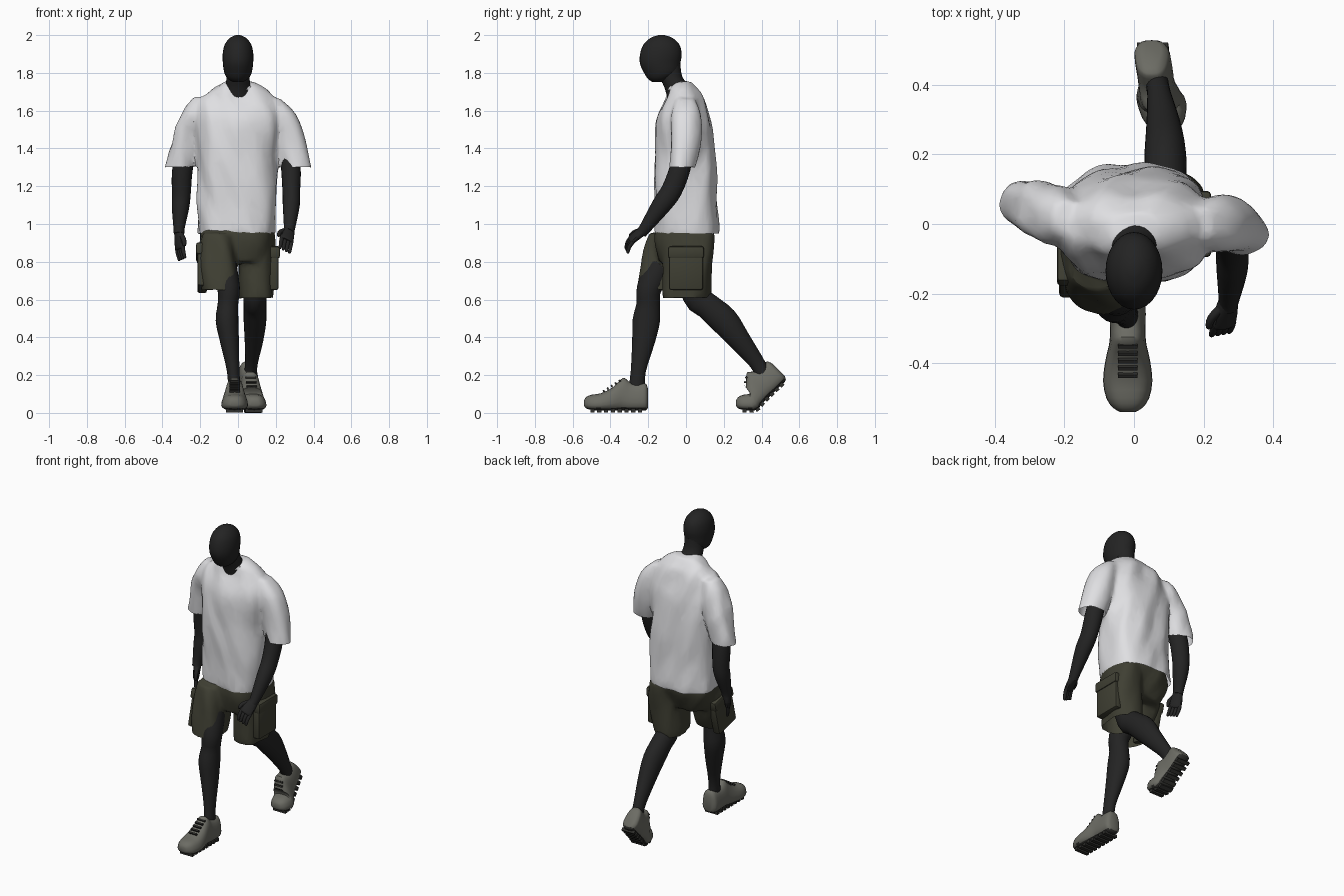
import bpy, bmesh, math
from mathutils import Vector, Matrix, noise

if "Cube" in bpy.data.objects:
    bpy.data.objects.remove(bpy.data.objects["Cube"])


def material(name, rgb):
    m = bpy.data.materials.new(name)
    m.diffuse_color = (*rgb, 1)
    m.use_nodes = True
    m.node_tree.nodes["Principled BSDF"].inputs["Base Color"].default_value = m.diffuse_color
    return m


SKIN = material("black skin", (0.017, 0.017, 0.017))
WHITE = material("white cotton", (0.74, 0.74, 0.76))
OLIVE = material("olive cloth", (0.05, 0.05, 0.033))
GREY = material("grey suede", (0.15, 0.15, 0.128))
DARK = material("dark rubber", (0.028, 0.028, 0.025))


def finish(ob, angle=40):
    bpy.ops.object.select_all(action='DESELECT')
    ob.select_set(True)
    bpy.context.view_layer.objects.active = ob
    bpy.ops.object.shade_smooth_by_angle(angle=math.radians(angle))


def make(name, bm, mats, angle=40):
    bmesh.ops.recalc_face_normals(bm, faces=bm.faces)
    me = bpy.data.meshes.new(name)
    bm.to_mesh(me)
    bm.free()
    for m in mats:
        me.materials.append(m)
    ob = bpy.data.objects.new(name, me)
    bpy.context.collection.objects.link(ob)
    finish(ob, angle)
    return ob


def smooth_rings(rings, steps):
    """Catmull-Rom interpolation of (x, y, z, rx, ry) rings."""
    p = [Vector(r) for r in rings]
    p = [p[0]] + p + [p[-1]]
    out = []
    for i in range(1, len(p) - 2):
        a, b, c, d = p[i - 1:i + 3]
        for k in range(steps):
            t = k / steps
            out.append(0.5 * (2 * b + (c - a) * t + (2 * a - 5 * b + 4 * c - d) * t * t
                              + (3 * b - a - 3 * c + d) * t ** 3))
    return out + [p[-1]]


def loft(name, rings, mat, n=20, power=2, along=None, steps=3):
    """Skin rings; horizontal, or square to the path with rx towards 'along'."""
    rs = smooth_rings(rings, steps)
    bm = bmesh.new()
    loops = []
    for i, r in enumerate(rs):
        u, v = Vector((1, 0, 0)), Vector((0, 1, 0))
        if along is not None:
            t = (rs[min(i + 1, len(rs) - 1)] - rs[max(i - 1, 0)]).to_3d().normalized()
            u = (along - t * along.dot(t)).normalized()
            v = t.cross(u)
        ring = []
        for k in range(n):
            c, s = math.cos(2 * math.pi * k / n), math.sin(2 * math.pi * k / n)
            cx = math.copysign(abs(c) ** (2 / power), c) * max(r[3], 0.002)
            cy = math.copysign(abs(s) ** (2 / power), s) * max(r[4], 0.002)
            ring.append(bm.verts.new(r.to_3d() + u * cx + v * cy))
        loops.append(ring)
    for a, b in zip(loops, loops[1:]):
        for k in range(n):
            bm.faces.new((a[k], a[(k + 1) % n], b[(k + 1) % n], b[k]))
    bm.faces.new(loops[0])
    bm.faces.new(loops[-1])
    return make(name, bm, [mat])


def bake(ob):
    bpy.context.view_layer.update()
    dg = bpy.context.evaluated_depsgraph_get()
    me = bpy.data.meshes.new_from_object(ob.evaluated_get(dg))
    ob.modifiers.clear()
    ob.data = me


def cloth(name, parts, mat, is_hem, fold, ratio):
    """Fuse parts into one garment, open its hems, add folds and facets."""
    bm = bmesh.new()
    for p in parts:
        bm.from_mesh(p.data)
        bpy.data.objects.remove(p)
    ob = make(name, bm, [mat])
    rm = ob.modifiers.new("fuse", 'REMESH')
    rm.mode, rm.voxel_size = 'VOXEL', 0.011
    bake(ob)
    bm = bmesh.new()
    bm.from_mesh(ob.data)
    bm.normal_update()
    hems = [f for f in bm.faces if f.normal.z < -0.7 and is_hem(f.calc_center_median())]
    bmesh.ops.delete(bm, geom=hems, context='FACES')
    for _ in range(5):
        bmesh.ops.smooth_vert(bm, verts=bm.verts, factor=0.5,
                              use_axis_x=True, use_axis_y=True, use_axis_z=True)
    bm.normal_update()
    for v in bm.verts:
        q = Vector((v.co.x * 11 + v.co.z * 3, v.co.y * 11, v.co.z * 4))
        v.co += v.normal * fold * noise.noise(q)
    bm.to_mesh(ob.data)
    bm.free()
    ob.modifiers.new("facets", 'DECIMATE').ratio = ratio
    bake(ob)
    ob.data.materials.clear()
    ob.data.materials.append(mat)
    finish(ob, 22)


X = Vector((1, 0, 0))

# Head and neck
loft("head", [(0, -.13, 2.0, .012, .015), (0, -.13, 1.985, .043, .058), (0, -.13, 1.95, .07, .095),
              (0, -.133, 1.9, .081, .11), (0, -.137, 1.85, .08, .107), (0, -.13, 1.8, .072, .092),
              (0, -.14, 1.77, .055, .063), (0, -.148, 1.753, .03, .032)], SKIN, 28)
loft("neck", [(0, -.09, 1.85, .056, .06), (0, -.08, 1.78, .06, .06), (0, -.045, 1.72, .068, .068),
              (0, -.02, 1.65, .082, .075)], SKIN, 24)

# Shirt: torso and two sleeves
torso = loft("torso", [(-.005, .006, .945, .209, .17), (-.003, .004, 1.02, .211, .17),
                       (-.002, -.004, 1.3, .211, .162), (0, -.012, 1.5, .222, .15),
                       (0, -.013, 1.6, .225, .125), (0, -.008, 1.68, .185, .096),
                       (0, -.02, 1.73, .115, .07), (0, -.01, 1.757, .075, .045)], WHITE, 32, 2.4)
sleeves = [loft("sleeve", [(s * .18, y0, 1.67, .045, .05), (s * .232, y0, 1.58, .076, .08),
                           (s * .268, y1, 1.45, .084, .08), (s * .308, y2, 1.295, .08, .067)],
                WHITE, 24, 2.2)
           for s, y0, y1, y2 in ((-1, .02, .045, .055), (1, .0, -.005, -.025))]
cloth("shirt", [torso] + sleeves, WHITE,
      lambda c: c.z < 1 or (abs(c.x) > .225 and c.z < 1.34), .016, .13)
loft("collar_band", [(0, -.036, 1.712, .09, .068), (0, -.034, 1.73, .087, .066)], WHITE, 28)
bpy.data.objects["collar_band"].rotation_euler = (0, 0, 0)

# Shorts: seat and two legs, front leg on the -x side
seat = loft("seat", [(-.005, 0, 1.02, .19, .15), (-.005, -.01, .92, .2, .155),
                     (-.005, -.025, .8, .16, .12)], OLIVE, 32, 2.5)
legs = [loft("short_leg", r, OLIVE, 24, 2.4) for r in (
    [(-.1, -.05, .95, .1, .14), (-.112, -.1, .82, .104, .135), (-.09, -.155, .645, .095, .112)],
    [(.1, .01, .95, .1, .14), (.105, .015, .82, .102, .133), (.1, .005, .605, .09, .127)])]
cloth("shorts", [seat] + legs, OLIVE, lambda c: c.z < .69, .016, .2)


# Cargo pockets with flaps
def box(name, loc, size, rot, mat):
    bm = bmesh.new()
    bmesh.ops.create_cube(bm, size=1, matrix=Matrix.Diagonal((*size, 1)))
    bmesh.ops.bevel(bm, geom=bm.edges[:], offset=.012, segments=2, affect='EDGES', profile=.5)
    bm.transform(Matrix.Translation(loc) @ Matrix.Rotation(rot, 4, 'X'))
    make(name, bm, [mat])


for s, y, rot, side in ((-1, -.1, -.25, "left"), (1, .0, 0, "right")):
    box(side + "_pocket", (s * .19, y, .76), (.05, .18, .22), rot, OLIVE)
    box(side + "_pocket_flap", (s * .194, y + .02 * s * (s < 0) * -1, .85), (.056, .19, .065), rot, OLIVE)

# Arms
loft("left_arm", [(-.265, .04, 1.45, .05, .05), (-.295, .06, 1.28, .054, .055),
                  (-.3, .07, 1.15, .049, .052), (-.305, .06, 1.08, .045, .049),
                  (-.312, .035, .98, .03, .034), (-.312, .028, .95, .028, .034)], SKIN, 20, along=X)
loft("right_arm", [(.265, 0, 1.45, .05, .05), (.28, -.03, 1.3, .052, .055),
                   (.282, -.075, 1.18, .047, .055), (.282, -.13, 1.1, .045, .051),
                   (.273, -.215, .98, .03, .032), (.268, -.235, .955, .028, .03)], SKIN, 20, along=X)


# Hands: palm, four fingers and a thumb
def hand(side, wrist, d, fd, across):
    w, d, fd, a = Vector(wrist), Vector(d).normalized(), Vector(fd).normalized(), Vector(across)
    a = (a - d * a.dot(d)).normalized()

    def tube(name, pts, radii):
        loft(name, [(*p, *r) for p, r in zip(pts, radii)], SKIN, 12, 2.3, a)
    tube(side + "_palm", [w - d * .01, w + d * .035, w + d * .08, w + d * .092],
         [(.027, .024), (.036, .021), (.038, .017), (.03, .012)])
    for i in range(4):
        b = w + d * .078 + a * (i - 1.5) * .019
        m = b + (d + fd).normalized() * .035
        tube(side + "_finger", [b, m, m + fd * .03, m + fd * .036],
             [(.011, .011), (.01, .01), (.008, .008), (.004, .004)])
    b = w + d * .02 + a * .02
    tube(side + "_thumb", [b, b + d * .03 + a * .025, b + d * .06 + a * .028, b + d * .066 + a * .028],
         [(.014, .014), (.012, .012), (.009, .009), (.004, .004)])


hand("left", (-.312, .03, .955), (.05, -.25, -1), (.25, -.25, -1), (.5, -.85, 0))
hand("right", (.27, -.225, .968), (-.15, -.75, -.6), (-.15, -.3, -1), (-.85, -.3, .3))

# Legs
loft("left_leg", [(-.08, -.13, .8, .07, .08), (-.05, -.195, .66, .06, .066), (-.053, -.2, .58, .054, .062),
                  (-.058, -.21, .49, .06, .073), (-.045, -.225, .38, .05, .061),
                  (-.025, -.253, .22, .033, .04), (-.02, -.262, .11, .034, .045)], SKIN, 22, along=X)
loft("right_leg", [(.1, .02, .8, .075, .08), (.09, .055, .62, .062, .074), (.09, .115, .565, .06, .07),
                   (.09, .2, .49, .06, .076), (.085, .28, .39, .05, .06),
                   (.072, .372, .27, .034, .042), (.065, .41, .2, .034, .04)], SKIN, 22, along=X)

# Shoes: (distance from toe, half width, bottom, top)
SHOE = [(0, .022, .025, .055), (.012, .042, .012, .072), (.04, .06, .003, .084), (.09, .069, 0, .092),
        (.15, .062, 0, .122), (.19, .053, 0, .16), (.215, .05, 0, .174), (.25, .05, 0, .145),
        (.31, .05, 0, .145), (.33, .044, .003, .14), (.34, .028, .02, .11)]


def shoe(side, x, toe_y, skew, bend):
    def place(bm):
        for v in bm.verts:
            y, z = v.co.y - .1, v.co.z
            a = bend * min(max((y + .03) / .08, 0), 1)
            v.co = (x + v.co.x + skew * y, toe_y + .1 + y * math.cos(a) - z * math.sin(a),
                    .012 + y * math.sin(a) + z * math.cos(a))
    bm = bmesh.new()
    n, loops = 24, []
    # upper narrows upward from a flat sole
    for y, w, b, t in [tuple(r)[:4] for r in smooth_rings([(*s, 0) for s in SHOE], 2)]:
        ring = []
        for k in range(n):
            c, s = math.cos(2 * math.pi * k / n), math.sin(2 * math.pi * k / n)
            h = math.copysign(abs(s) ** .7, s)
            wx = math.copysign(abs(c) ** .7, c) * w * (1 - .18 * max(h, -.3))
            ring.append(bm.verts.new((wx, y, (b + t) / 2 + h * (t - b) / 2)))
        loops.append(ring)
    for p, q in zip(loops, loops[1:]):
        for k in range(n):
            bm.faces.new((p[k], p[(k + 1) % n], q[(k + 1) % n], q[k]))
    bm.faces.new(loops[0])
    bm.faces.new(loops[-1])
    for f in bm.faces:
        f.material_index = int(f.calc_center_median().z < .014)
    place(bm)
    make(side + "_shoe", bm, [GREY, DARK])
    # tread blocks and laces
    bm = bmesh.new()
    for i in range(8):
        y = .045 + i * .036
        bmesh.ops.create_cube(bm, size=1, matrix=Matrix.Translation((0, y, 0))
                              @ Matrix.Diagonal((.09, .022, .02, 1)))
    for i in range(5):
        y = .105 + i * .021
        z = .1 + max(0, y - .1) * .65
        bmesh.ops.create_cube(bm, size=1, matrix=Matrix.Translation((0, y, z))
                              @ Matrix.Rotation(.55, 4, 'X') @ Matrix.Diagonal((.055, .01, .012, 1)))
    place(bm)
    make(side + "_laces_and_tread", bm, [DARK])


shoe("left", -.018, -.54, 0, 0)
shoe("right", .078, .265, -.12, math.radians(44))
